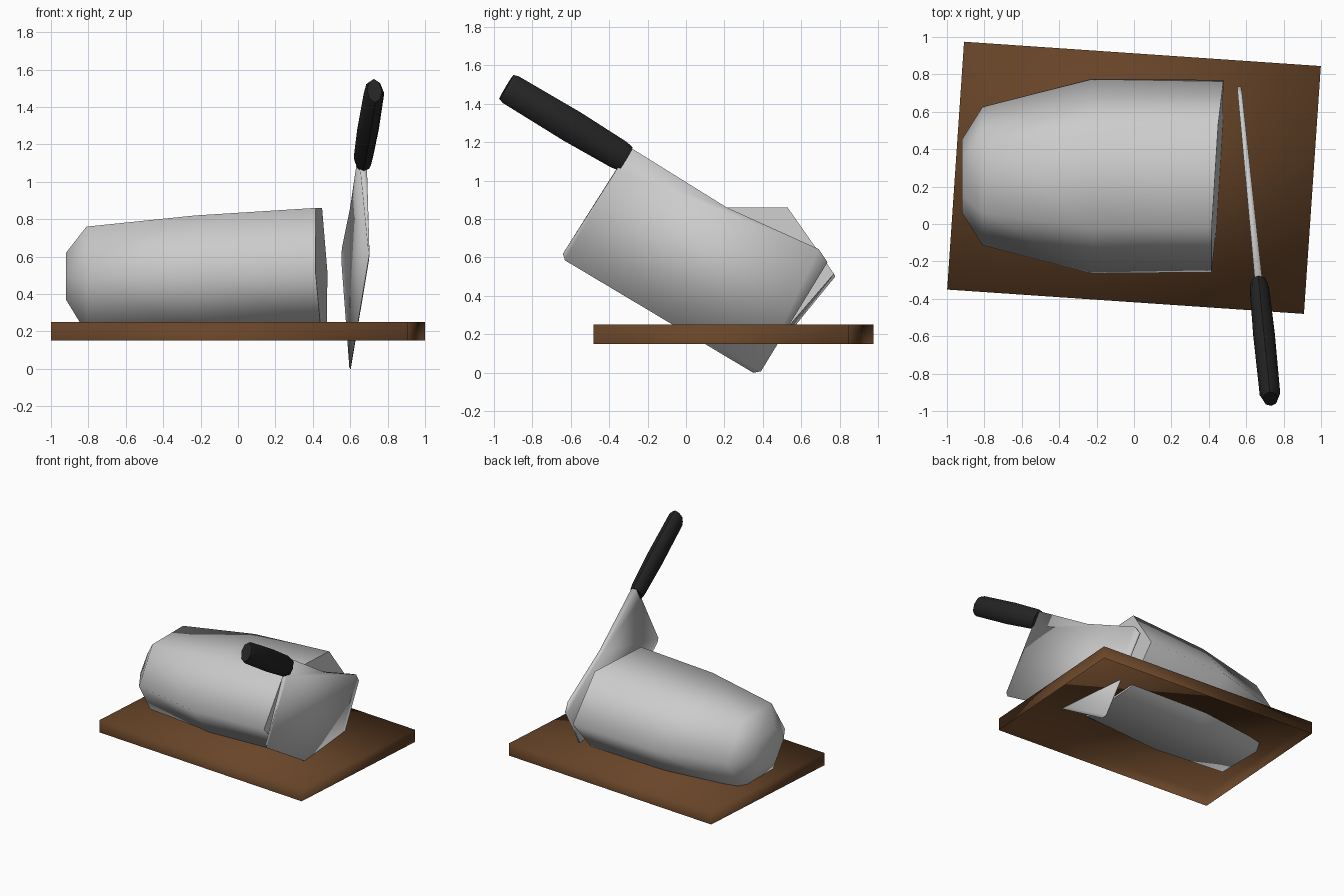
import bpy, bmesh, math
from mathutils import Vector

if "Cube" in bpy.data.objects:
    bpy.data.objects.remove(bpy.data.objects["Cube"])


def material(name, color):
    m = bpy.data.materials.new(name)
    m.diffuse_color = (*color, 1)
    m.use_nodes = True
    m.node_tree.nodes["Principled BSDF"].inputs["Base Color"].default_value = m.diffuse_color
    return m


def finish(name, bm, mat=None, angle=None):
    bmesh.ops.recalc_face_normals(bm, faces=bm.faces)
    me = bpy.data.meshes.new(name)
    bm.to_mesh(me)
    bm.free()
    ob = bpy.data.objects.new(name, me)
    bpy.context.collection.objects.link(ob)
    if mat:
        me.materials.append(mat)
    if angle:
        bpy.ops.object.select_all(action='DESELECT')
        ob.select_set(True)
        bpy.context.view_layer.objects.active = ob
        bpy.ops.object.shade_smooth_by_angle(angle=math.radians(angle))
    return ob


def loft(name, rings, mat=None, angle=None):
    """Skin a list of equal-sized point rings and cap both ends."""
    bm = bmesh.new()
    vs = [[bm.verts.new(p) for p in ring] for ring in rings]
    n = len(vs[0])
    for a, b in zip(vs, vs[1:]):
        for i in range(n):
            j = (i + 1) % n
            bm.faces.new((a[i], a[j], b[j], b[i]))
    bm.faces.new(vs[0])
    bm.faces.new(vs[-1])
    return finish(name, bm, mat, angle)


wood = material("wood", (0.14, 0.06, 0.022))
black = material("black_grip", (0.018, 0.018, 0.018))

# Cutting board: turned slab with an open underside
bm = bmesh.new()
bmesh.ops.create_cube(bm, size=1)
bm.normal_update()
bottom = [f for f in bm.faces if f.normal.z < -0.5]
bmesh.ops.delete(bm, geom=bottom, context='FACES_ONLY')
bmesh.ops.scale(bm, vec=(1.912, 1.328, 0.1), verts=bm.verts)
board = finish("cutting_board", bm, wood, 120)
board.location = (0.0, 0.247, 0.2)
board.rotation_euler.z = math.radians(-3.9)

# Loaf: hexagonal sections (x, half width, bottom, middle, top)
sections = [(-0.92, 0.195, 0.37, 0.495, 0.62),
            (-0.81, 0.37, 0.19, 0.485, 0.76),
            (-0.225, 0.52, 0.20, 0.50, 0.82),
            (0.447, 0.514, 0.235, 0.515, 0.86)]
rings = []
for x, w, lo, mid, hi in sections:
    k = 0.53 * w
    ring = [(w, mid), (k, hi), (-k, hi), (-w, mid), (-k, lo), (k, lo)]
    cut = 1 if x > 0 else 0     # the cut end is slightly slanted
    rings.append([(x + cut * (0.062 * y - 0.04 * (z - 0.5)), 0.256 + y, z)
                  for y, z in ring])
loft("loaf", rings, None, 80)

# Cleaver lies in one upright plane, slightly turned about z
SIDE = Vector((1, 0.1, 0)).normalized()


def on_plane(y, z, t=0):
    return Vector((0.636 - 0.1 * y, y, z)) + SIDE * t


# Blade: outline points (y, z, half thickness), thinning toward the edge
outline = [(-0.28, 1.165, 0.02), (0.21, 0.86, 0.016), (0.69, 0.643, 0.012),
           (0.735, 0.575, 0.01), (0.39, 0.008, 0.002), (0.35, 0.0, 0.002),
           (-0.63, 0.585, 0.002), (-0.64, 0.62, 0.003), (-0.36, 1.06, 0.018)]
loft("cleaver_blade", [[on_plane(y, z, s * t) for y, z, t in outline] for s in (-1, 1)], None, 100)

# Handle: octagonal grip swept along its axis (fraction, half width, half depth)
start, end = on_plane(-0.313, 1.113), on_plane(-0.935, 1.487)
axis = (end - start).normalized()
across = axis.cross(SIDE).normalized()
grip = [(0.0, 0.07, 0.045), (0.06, 0.078, 0.052), (0.45, 0.086, 0.058),
        (0.96, 0.081, 0.055), (1.0, 0.073, 0.04)]
rings = []
for f, w, d in grip:
    c = start.lerp(end, f)
    rings.append([c + across * w * math.cos(a) + SIDE * d * math.sin(a)
                  for a in (i * math.pi / 4 for i in range(8))])
loft("cleaver_handle", rings, black, 60)
